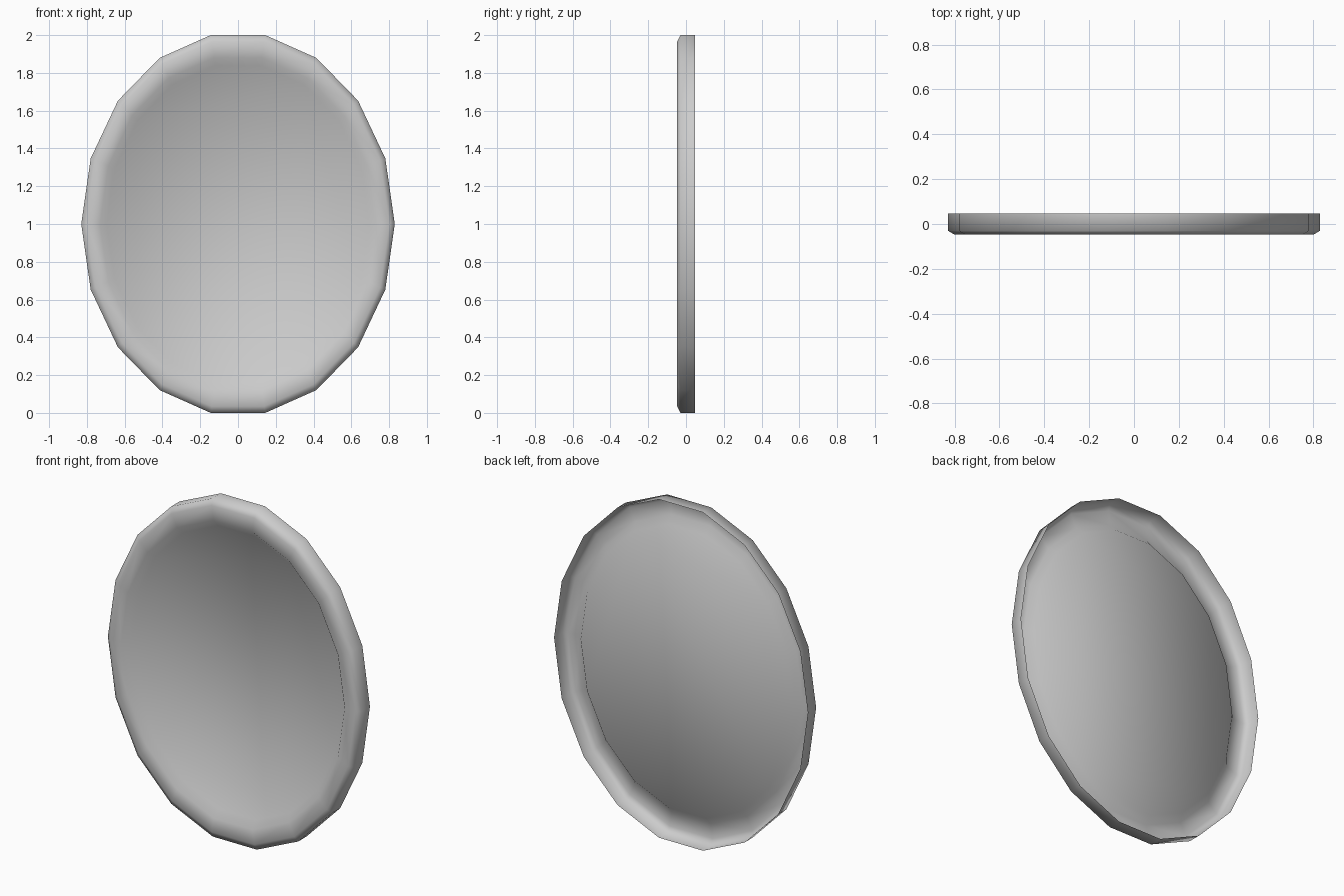
import bpy, bmesh, math

if "Cube" in bpy.data.objects:
    bpy.data.objects.remove(bpy.data.objects["Cube"])

SIDES = 18
RX, RZ = 0.83, 1 / math.cos(math.radians(10))   # ellipse radii, flat edge on top

# (radius fraction, y) from the open back lip, over the rim, to the panel edge
PROFILE = [(1.0, 0.047), (1.0, -0.03), (0.965, -0.047), (0.88, -0.047), (0.838, -0.01)]

bm = bmesh.new()


def ring(scale, y):
    """One 18-sided oval loop."""
    verts = []
    for i in range(SIDES):
        a = 2 * math.pi * i / SIDES
        verts.append(bm.verts.new((RX * scale * math.cos(a), y,
                                   1 + RZ * scale * math.sin(a))))
    return verts


# Raised rim, hollow from behind
rings = [ring(s, y) for s, y in PROFILE]
for r0, r1 in zip(rings, rings[1:]):
    for i in range(SIDES):
        j = (i + 1) % SIDES
        bm.faces.new((r0[i], r1[i], r1[j], r0[j]))

# Recessed centre panel
bm.faces.new(rings[-1])

# Make the normals face the front
bm.normal_update()
if bm.faces[:][-1].normal.y > 0:
    bmesh.ops.reverse_faces(bm, faces=[bm.faces[:][-1]])
bmesh.ops.recalc_face_normals(bm, faces=bm.faces[:])
bm.normal_update()
if bm.faces[:][-1].normal.y > 0:
    bmesh.ops.reverse_faces(bm, faces=bm.faces[:])
for f in bm.faces:
    f.smooth = True

mesh = bpy.data.meshes.new("oval_plate")
bm.to_mesh(mesh)
bm.free()
plate = bpy.data.objects.new("oval_plate", mesh)
bpy.context.collection.objects.link(plate)
